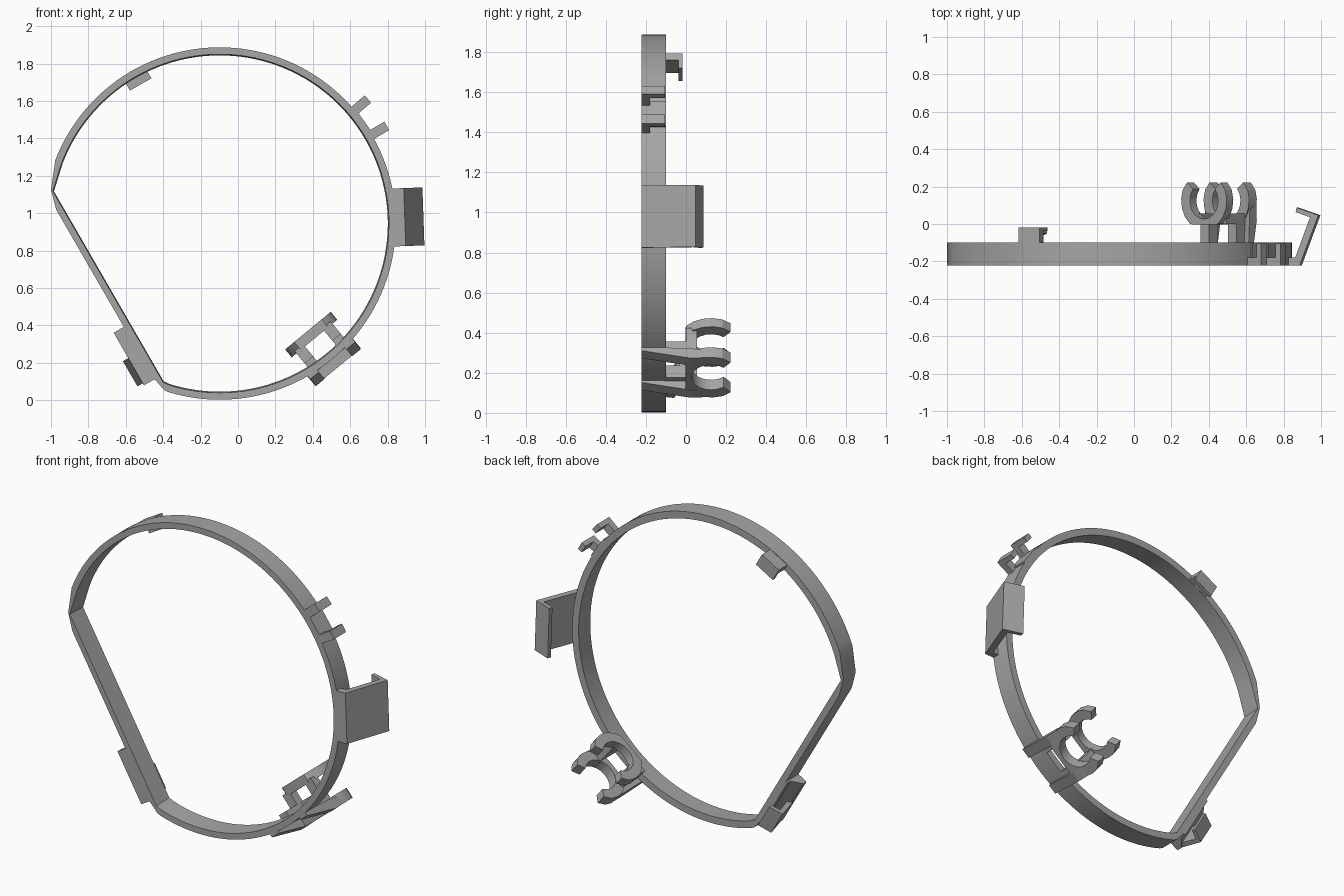
import bpy, bmesh, math
from mathutils import Vector

if "Cube" in bpy.data.objects:
    bpy.data.objects.remove(bpy.data.objects["Cube"])

grey = bpy.data.materials.new("plain_grey")
grey.diffuse_color = (0.38, 0.38, 0.38, 1)
grey.use_nodes = True
grey.node_tree.nodes["Principled BSDF"].inputs["Base Color"].default_value = grey.diffuse_color

CX, CZ = -0.098, 0.945            # ring centre
R_IN, R_OUT = 0.905, 0.942
Y0, Y1 = -0.222, -0.10            # band front and back


def finish(name, bm, smooth=False):
    bmesh.ops.remove_doubles(bm, verts=bm.verts, dist=1e-5)
    bmesh.ops.recalc_face_normals(bm, faces=bm.faces)
    me = bpy.data.meshes.new(name)
    bm.to_mesh(me)
    bm.free()
    me.materials.append(grey)
    ob = bpy.data.objects.new(name, me)
    bpy.context.collection.objects.link(ob)
    if smooth:
        bpy.ops.object.select_all(action='DESELECT')
        ob.select_set(True)
        bpy.context.view_layer.objects.active = ob
        bpy.ops.object.shade_smooth_by_angle(angle=math.radians(25))
    return ob


def polar(deg):
    """Local frame on the ring: u outward, t along the ring, y depth."""
    a = math.radians(deg)
    c, s = math.cos(a), math.sin(a)
    return lambda u, t, y: Vector((CX + u * c - t * s, y, CZ + u * s + t * c))


def extrude_uy(name, f, prof, t0, t1):
    """Profile of (u, y) points extruded along t."""
    bm = bmesh.new()
    a = [bm.verts.new(f(u, t0, y)) for u, y in prof]
    b = [bm.verts.new(f(u, t1, y)) for u, y in prof]
    bm.faces.new(a)
    bm.faces.new(b)
    for i in range(len(a)):
        j = (i + 1) % len(a)
        bm.faces.new((a[i], a[j], b[j], b[i]))
    return finish(name, bm)


def box(name, f, u0, u1, t0, t1, y0, y1):
    return extrude_uy(name, f, [(u0, y0), (u1, y0), (u1, y1), (u0, y1)], t0, t1)


# Band: circular arc closed by a straight chord
A, B = Vector((-0.99, 1.118)), Vector((-0.40, 0.096))
D = (B - A).normalized()
N = Vector((D.y, -D.x))           # outward from the chord
if N.x > 0:
    N = -N
ctr = Vector((CX, CZ))
ang_b = math.atan2(B.y - CZ, B.x - CX)
ang_a = math.atan2(A.y - CZ, A.x - CX)
pairs = [(B, Vector((-0.395, 0.055)))]
SEG = 110
for i in range(1, SEG):
    a = ang_b + (ang_a - ang_b) * i / SEG
    if ang_a - a < 0.16 and i < SEG - 1 and ang_a - a > 0.03:
        continue
    v = Vector((math.cos(a), math.sin(a)))
    if i < SEG - 1:
        pairs.append((ctr + v * R_IN, ctr + v * R_OUT))
pairs.append((A, Vector((-1.0, 1.125))))
for p in (A + D * 0.095, B - D * 0.05):
    pairs.append((p, p + N * 0.034))
bm = bmesh.new()
rings = []
for pi, po in pairs:
    back = pi + (ctr - pi).normalized() * 0.006
    rings.append([bm.verts.new(c) for c in (
        (pi.x, Y0, pi.y), (po.x, Y0, po.y), (po.x, Y1, po.y), (back.x, Y1, back.y))])
for i, r in enumerate(rings):
    n = rings[(i + 1) % len(rings)]
    for k in range(4):
        m = (k + 1) % 4
        bm.faces.new((r[k], r[m], n[m], n[k]))
finish("band", bm, True)

# Large side hook
f = polar(2)
extrude_uy("side_hook", f, [
    (0.915, Y0), (0.99, Y0), (1.09, 0.047), (0.973, 0.088), (0.968, 0.064),
    (1.045, 0.036), (0.966, -0.18), (0.915, -0.18)], -0.155, 0.155)

# Two small hooked pegs on a thin pad
f = polar(35.3)
box("peg_pad", f, 0.91, 0.947, -0.075, 0.075, Y0, Y1)
for i, deg in enumerate((40.0, 30.3)):
    f = polar(deg)
    extrude_uy(f"peg_{i + 1}", f, [
        (0.92, Y0), (1.035, Y0), (1.035, Y1 - 0.005), (1.005, Y1 - 0.005),
        (1.005, -0.18), (0.92, -0.18)], -0.026, 0.026)

# Top tab with a lip turned inward
f = polar(119.6)
extrude_uy("top_tab", f, [
    (0.90, -0.13), (0.938, -0.13), (0.938, -0.018), (0.855, -0.018),
    (0.855, -0.038), (0.90, -0.038)], -0.066, 0.066)


# Lower clip on the straight side
def chord(u, s, y):
    p = A + D * s + N * u
    return Vector((p.x, y, p.y))


extrude_uy("chord_clip_base", chord, [
    (0.01, Y0), (0.097, Y0), (0.097, -0.19), (0.045, -0.13), (0.045, Y1), (0.01, Y1)],
    0.818, 1.143)
extrude_uy("chord_clip_hook", chord, [
    (0.06, Y0 + 0.004), (0.095, Y0 + 0.004), (0.13, -0.06), (0.05, -0.03),
    (0.045, -0.05), (0.10, -0.075), (0.07, -0.19), (0.06, -0.19)], 0.975, 1.13)

# Double C-shaped holder, opening to the back
f = polar(-50.5)
CY = 0.125


def c_clip(name, u0, u1):
    n = 14
    half = math.radians(50)
    sect = []
    for i in range(n + 1):
        a = math.pi / 2 + half + (2 * math.pi - 2 * half) * i / n
        c, s = math.cos(a), math.sin(a)
        ro = min(0.158, 0.128 / max(abs(s), 0.01)) if s < 0 else 0.158
        if i in (0, n):
            ro = 0.152
        sect.append(((0.098 * c, CY + 0.098 * s), (ro * c, CY + ro * s)))
    bm = bmesh.new()
    rows = [[bm.verts.new(f(u, t, y)) for u, (t, y) in
             ((u0, p), (u1, p), (u1, q), (u0, q))] for p, q in sect]
    for r, m in zip(rows, rows[1:]):
        for k in range(4):
            j = (k + 1) % 4
            bm.faces.new((r[k], r[j], m[j], m[k]))
    bm.faces.new(rows[0])
    bm.faces.new(rows[-1])
    finish(name, bm, True)


c_clip("holder_inner_grip", 0.742, 0.797)
c_clip("holder_outer_grip", 0.93, 0.995)
for side, g in (("left", -1), ("right", 1)):
    # side rails joining both grips, posts down to the band, outer braces
    box(f"holder_rail_{side}", f, 0.78, 0.95, g * 0.066, g * 0.125, 0.0, 0.055)
    box(f"holder_post_{side}", f, 0.865, 0.94, g * 0.066, g * 0.125, -0.11, 0.02)
    extrude_uy(f"holder_brace_{side}", f, [
        (0.915, Y0), (0.95, Y0), (0.998, 0.02), (0.995, 0.10), (0.94, 0.08), (0.93, Y1)],
        g * 0.095, g * 0.155)
